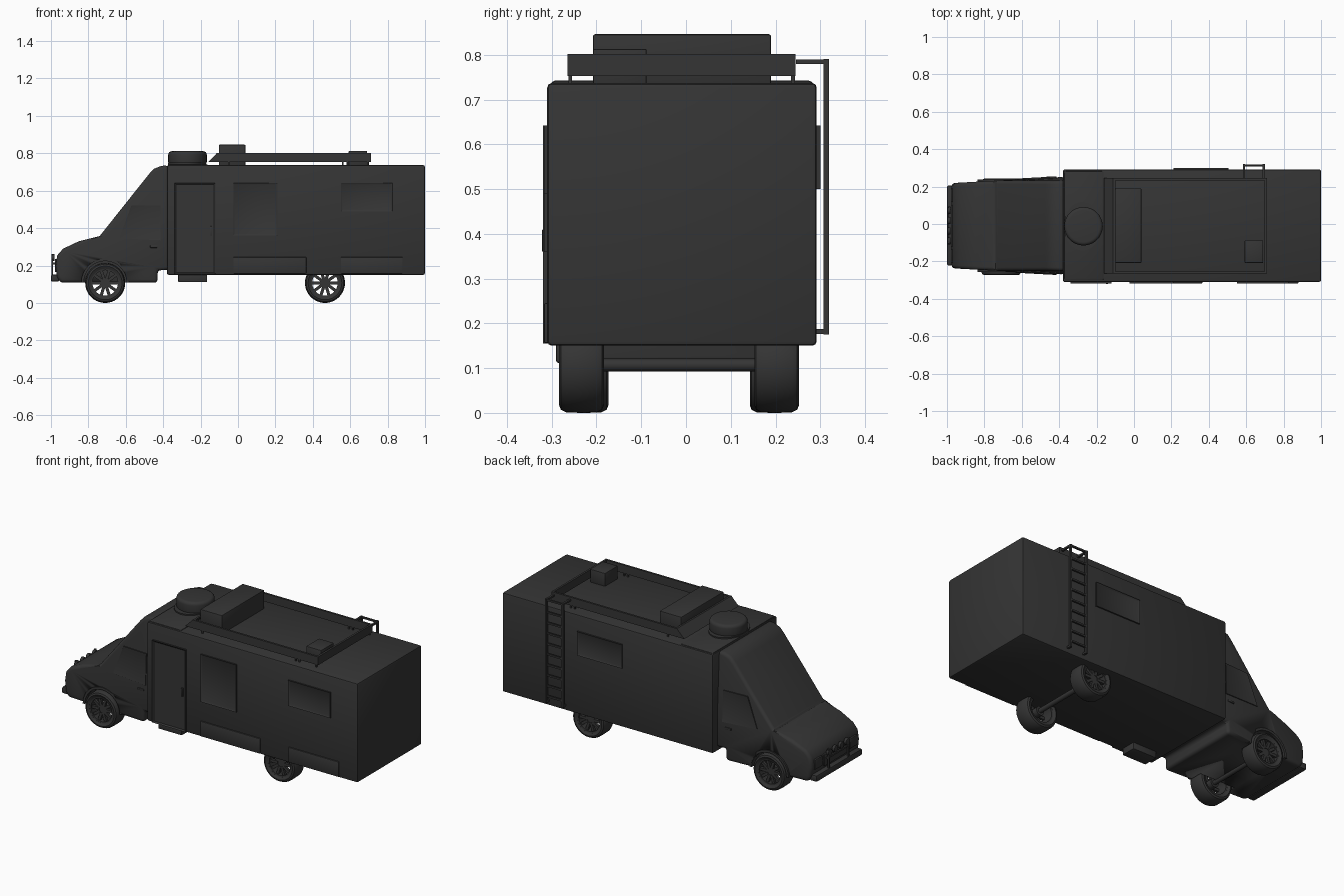
import bpy, bmesh, math
from mathutils import Matrix, Vector

if "Cube" in bpy.data.objects:
    bpy.data.objects.remove(bpy.data.objects["Cube"])

MAT = bpy.data.materials.new("dark_grey")
MAT.diffuse_color = (0.035, 0.035, 0.035, 1)
MAT.use_nodes = True
MAT.node_tree.nodes["Principled BSDF"].inputs["Base Color"].default_value = MAT.diffuse_color
CY = -0.009  # centre line of the vehicle in y


def finish(name, bm, bevel=0.0, segs=2, angle=40):
    bmesh.ops.recalc_face_normals(bm, faces=bm.faces[:])
    me = bpy.data.meshes.new(name)
    bm.to_mesh(me)
    bm.free()
    ob = bpy.data.objects.new(name, me)
    bpy.context.collection.objects.link(ob)
    me.materials.append(MAT)
    bpy.ops.object.select_all(action='DESELECT')
    bpy.context.view_layer.objects.active = ob
    ob.select_set(True)
    if bevel:
        m = ob.modifiers.new("bevel", 'BEVEL')
        m.width, m.segments = bevel, segs
        m.limit_method, m.angle_limit = 'ANGLE', math.radians(angle)
        bpy.ops.object.modifier_apply(modifier=m.name)
    bpy.ops.object.shade_smooth_by_angle(angle=math.radians(35))
    return ob


def add_box(bm, x0, x1, y0, y1, z0, z1, rot=None):
    mat = Matrix.LocRotScale(Vector(((x0+x1)/2, (y0+y1)/2, (z0+z1)/2)), None,
                             Vector((x1-x0, y1-y0, z1-z0)))
    bmesh.ops.create_cube(bm, size=1, matrix=(rot or Matrix()) @ mat)


def box(name, *dims, bevel=0.0, segs=2):
    bm = bmesh.new()
    add_box(bm, *dims)
    return finish(name, bm, bevel, segs)


def prism_bm(pts, y0, y1, inset=0.0):
    """xz outline from y0 (inner) to y1 (outer); the outer face may be recessed"""
    bm = bmesh.new()
    f = bm.faces.new([bm.verts.new((x, y0, z)) for x, z in pts])
    r = bmesh.ops.extrude_face_region(bm, geom=[f])
    for v in r["geom"]:
        if isinstance(v, bmesh.types.BMVert):
            v.co.y = y1
    if inset:
        bmesh.ops.recalc_face_normals(bm, faces=bm.faces[:])
        face = [g for g in r["geom"] if isinstance(g, bmesh.types.BMFace)]
        bmesh.ops.inset_region(bm, faces=face, thickness=inset)
        for v in face[0].verts:
            v.co.y -= math.copysign(0.006, y1 - y0)
    return bm


def prism(name, pts, y0, y1, inset=0.0):
    return finish(name, prism_bm(pts, y0, y1, inset))


def rect(x0, x1, z0, z1):
    return [(x0, z0), (x1, z0), (x1, z1), (x0, z1)]


def lathe(bm, pts, segs=32):
    """closed (radius, y) outline turned around the y axis"""
    rings = []
    for i in range(segs):
        a = 2 * math.pi * i / segs
        rings.append([bm.verts.new((r*math.cos(a), y, r*math.sin(a))) for r, y in pts])
    n = len(pts)
    for i in range(segs):
        a, b = rings[i], rings[(i+1) % segs]
        for j in range(n):
            bm.faces.new((a[j], a[(j+1) % n], b[(j+1) % n], b[j]))


def cylinder_bm(r, depth, mat, segs=32):
    bm = bmesh.new()
    bmesh.ops.create_cone(bm, cap_ends=True, segments=segs, radius1=r, radius2=r,
                          depth=depth, matrix=mat)
    return bm


ALONG_Y = Matrix.Rotation(math.pi/2, 4, 'X')
ALONG_X = Matrix.Rotation(math.pi/2, 4, 'Y')


def cab_half(x, z):
    h = 0.228 + 0.033 * (x + 0.97) / 0.6
    return h * (1 - 0.07 * max(0, z - 0.36) / 0.38)


# living box and front roof cap
box("living_box", -0.38, 1.0, -0.31, 0.292, 0.15, 0.737, bevel=0.01)
box("roof_cap", -0.375, -0.16, -0.303, 0.285, 0.60, 0.743, bevel=0.012)

# cab: side profile, tapered towards the nose and the roof
profile = [(-0.95, 0.108), (-0.968, 0.14), (-0.975, 0.2), (-0.966, 0.255), (-0.935, 0.29),
           (-0.85, 0.33), (-0.74, 0.357), (-0.475, 0.69), (-0.45, 0.717), (-0.41, 0.733),
           (-0.37, 0.735), (-0.37, 0.175), (-0.43, 0.175), (-0.43, 0.108)]
bm = prism_bm(profile, -1, 1)
bmesh.ops.bisect_plane(bm, geom=bm.verts[:] + bm.edges[:] + bm.faces[:],
                       plane_co=(0, 0, 0.357), plane_no=(0, 0, 1))
for v in bm.verts:
    v.co.y = CY + v.co.y * cab_half(v.co.x, v.co.z)
cab = finish("cab", bm, 0.018, 3, 50)

# front wheel wells cut from the cab
for s in (-1, 1):
    bm = cylinder_bm(0.116, 0.2, Matrix.Translation((-0.71, CY + s*0.262, 0.11)) @ ALONG_Y, 40)
    cutter = finish("well_cutter", bm)
    cutter.hide_render = True
    bpy.context.view_layer.objects.active = cab
    m = cab.modifiers.new("well", 'BOOLEAN')
    m.operation, m.object, m.solver = 'DIFFERENCE', cutter, 'EXACT'
    bpy.ops.object.modifier_apply(modifier=m.name)
    bpy.data.objects.remove(cutter)

# cab side windows, fender lips, door handles
for s, tag in ((-1, "right"), (1, "left")):
    bm = prism_bm([(-0.635, 0.345), (-0.415, 0.335), (-0.415, 0.52), (-0.57, 0.52)],
                  s*0.5, s*1, inset=0.012)
    for v in bm.verts:
        out = {True: -0.01, False: 0.005}[abs(v.co.y) < 0.6]
        if 0.9 < abs(v.co.y) < 0.999:
            out = 0.002
        v.co.y = CY + s * (cab_half(v.co.x, v.co.z) + out)
    finish("cab_window_" + tag, bm)
    arc = [math.pi * i / 16 for i in range(17)]
    lip = [(-0.71 + 0.128*math.cos(a), 0.11 + 0.128*math.sin(a)) for a in arc]
    lip += [(-0.71 + 0.114*math.cos(a), 0.11 + 0.114*math.sin(a)) for a in reversed(arc)]
    prism("fender_lip_" + tag, lip, CY + s*0.225, CY + s*0.247)
    y = CY + s*0.254
    box("cab_handle_" + tag, -0.47, -0.43, y-0.008, y+0.008, 0.295, 0.307, bevel=0.003)

# wheels: tyre, rim, hub and spokes
tyre = [(0.076, -0.042), (0.09, -0.05), (0.1, -0.046), (0.106, -0.034), (0.107, 0),
        (0.106, 0.034), (0.1, 0.046), (0.09, 0.05), (0.076, 0.042)]
rim = [(0.068, -0.04), (0.078, -0.042), (0.078, 0.042), (0.068, 0.04)]
for x, half, end in ((-0.71, 0.208, "front"), (0.465, 0.218, "rear")):
    for s, tag in ((-1, "right"), (1, "left")):
        bm = bmesh.new()
        lathe(bm, tyre, 40)
        lathe(bm, rim, 40)
        lathe(bm, [(0.0005, -0.03), (0.026, -0.03), (0.026, 0.03), (0.0005, 0.03)], 20)
        for i in range(10):
            add_box(bm, 0.02, 0.073, s*0.025 - 0.008, s*0.025 + 0.008, -0.008, 0.008,
                    rot=Matrix.Rotation(math.tau * i / 10, 4, 'Y'))
        ob = finish(end + "_wheel_" + tag, bm)
        ob.location = (x, -0.0155 + s*half, 0.107)

# axles
for x in (-0.71, 0.465):
    finish("axle", cylinder_bm(0.014, 0.4, Matrix.Translation((x, -0.0155, 0.107)) @ ALONG_Y, 12))

# entry door, windows and lockers on the right side, window on the left side
prism("entry_door", rect(-0.34, -0.12, 0.155, 0.642), -0.30, -0.319, 0.012)
box("door_handle", -0.15, -0.138, -0.322, -0.31, 0.36, 0.41, bevel=0.003)
prism("tall_window", rect(-0.025, 0.21, 0.36, 0.642), -0.30, -0.317, 0.014)
prism("rear_window", rect(0.55, 0.825, 0.49, 0.642), -0.30, -0.317, 0.014)
prism("left_window", rect(0.21, 0.505, 0.5, 0.642), 0.28, 0.30, 0.014)
for i, (a, b) in enumerate(((-0.025, 0.365), (0.55, 0.88))):
    box("locker_door_%d" % i, a, b, -0.317, -0.30, 0.156, 0.245, bevel=0.003)
box("entry_step", -0.32, -0.165, -0.29, -0.2, 0.112, 0.155, bevel=0.004)

# roof rack: two long rails, sloped front, rear bar and feet
for y, tag in ((-0.265, "right"), (0.233, "left")):
    prism("rack_rail_" + tag, [(-0.16, 0.753), (0.71, 0.753), (0.71, 0.802), (-0.112, 0.802)],
          y, y + 0.012)
    for i, x in enumerate((-0.05, 0.56, 0.585, 0.695)):
        box("rack_foot_%s_%d" % (tag, i), x-0.004, x+0.004, y+0.002, y+0.01, 0.73, 0.76)
prism("rack_front", [(-0.16, 0.753), (-0.148, 0.753), (-0.1, 0.802), (-0.112, 0.802)],
      -0.265, 0.245)
box("rack_rear", 0.698, 0.71, -0.265, 0.245, 0.753, 0.802)

# roof equipment
box("air_conditioner", -0.102, 0.04, -0.208, 0.19, 0.73, 0.846, bevel=0.005)
box("roof_vent", 0.592, 0.69, -0.208, -0.088, 0.73, 0.813, bevel=0.003)
finish("dome", cylinder_bm(0.103, 0.075, Matrix.Translation((-0.27, -0.012, 0.7735))),
       0.018, 4)
finish("dome_base", cylinder_bm(0.1, 0.02, Matrix.Translation((-0.275, -0.012, 0.74))
                                @ Matrix.Diagonal((1, 1.3, 1, 1))))

# ladder on the left side
bm = bmesh.new()
for x in (0.588, 0.694):
    add_box(bm, x-0.006, x+0.006, 0.307, 0.32, 0.175, 0.791)
    add_box(bm, x-0.006, x+0.006, 0.246, 0.318, 0.78, 0.79)
    add_box(bm, x-0.006, x+0.006, 0.285, 0.318, 0.176, 0.187)
add_box(bm, 0.588, 0.694, 0.309, 0.319, 0.78, 0.79)
for i in range(9):
    z = 0.21 + i * 0.062
    add_box(bm, 0.588, 0.694, 0.308, 0.318, z, z + 0.01)
finish("ladder", bm)

# front bumper, brush guard, lamps and grille
box("bumper", -1.0, -0.955, -0.222, 0.206, 0.114, 0.152, bevel=0.008)
bm = bmesh.new()
for y in (-0.1, 0.082):
    add_box(bm, -0.998, -0.988, y-0.005, y+0.005, 0.14, 0.262)
add_box(bm, -0.998, -0.988, -0.105, 0.087, 0.212, 0.222)
for y in (-0.1, 0.082):
    add_box(bm, -0.992, -0.96, y-0.005, y+0.005, 0.205, 0.215)
finish("brush_guard", bm)
for i in range(4):
    y = CY + (i - 1.5) * 0.055
    finish("lamp_%d" % i, cylinder_bm(
        0.019, 0.018, Matrix.Translation((-0.989, y, 0.242)) @ ALONG_X, 20), 0.003)
box("grille", -0.979, -0.95, -0.12, 0.102, 0.165, 0.235, bevel=0.003)
for s, tag in ((-1, "right"), (1, "left")):
    y = CY + s * 0.163
    box("headlight_" + tag, -0.979, -0.95, y-0.036, y+0.036, 0.175, 0.235, bevel=0.005)
